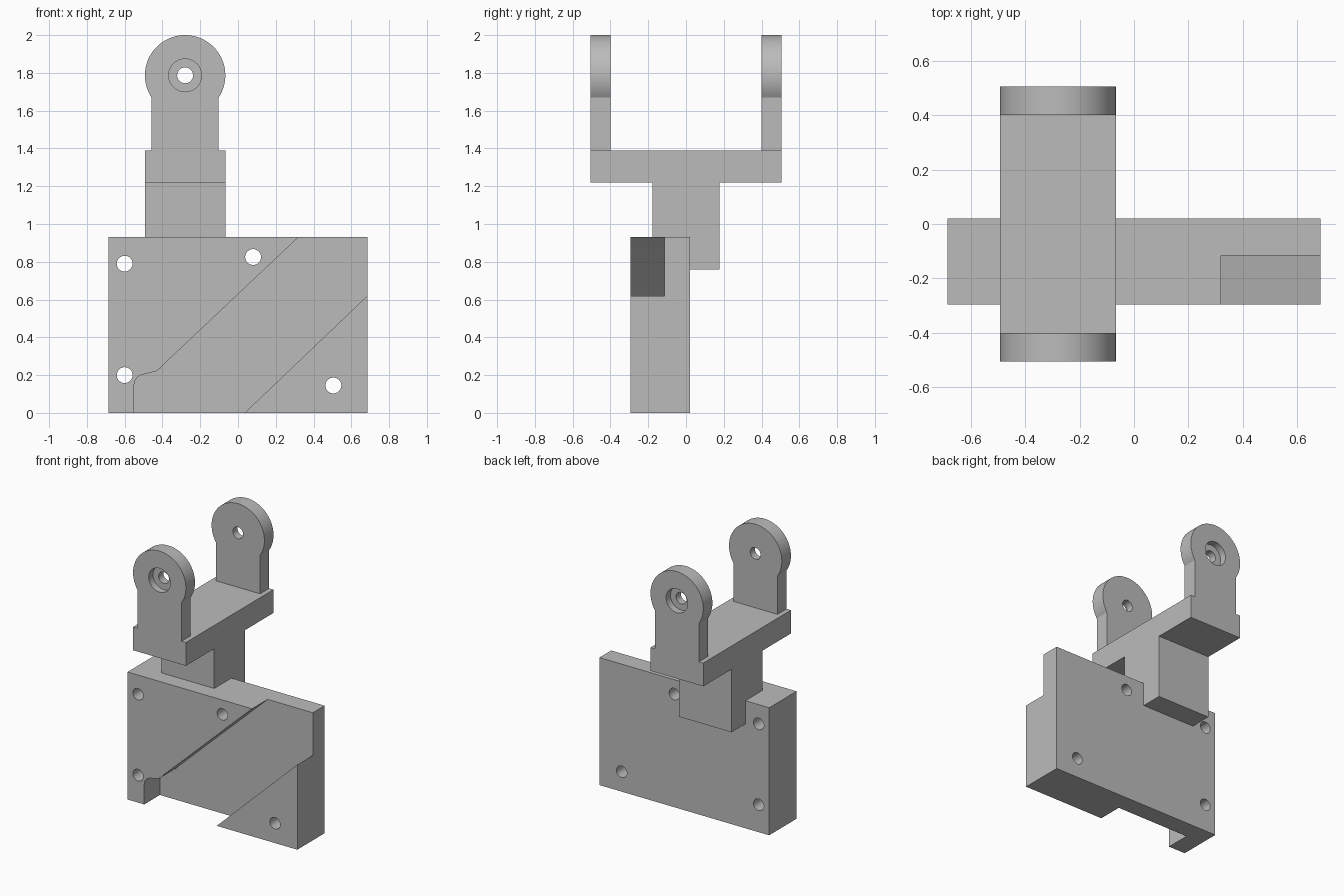
import bpy, bmesh, math
from mathutils import Vector

cube = bpy.data.objects.get("Cube")
if cube:
    bpy.data.objects.remove(cube, do_unlink=True)

grey = bpy.data.materials.new("plain grey")
grey.use_nodes = True
COLOUR = (0.5, 0.5, 0.5, 1)
grey.diffuse_color = COLOUR
grey.node_tree.nodes["Principled BSDF"].inputs["Base Color"].default_value = COLOUR


def prism(name, profile, y0, y1):
    """Extrude an (x, z) outline from y0 to y1."""
    bm = bmesh.new()
    face = bm.faces.new([bm.verts.new((x, y0, z)) for x, z in profile])
    ext = bmesh.ops.extrude_face_region(bm, geom=[face])
    verts = [v for v in ext["geom"] if isinstance(v, bmesh.types.BMVert)]
    bmesh.ops.translate(bm, verts=verts, vec=Vector((0, y1 - y0, 0)))
    bmesh.ops.recalc_face_normals(bm, faces=bm.faces)
    mesh = bpy.data.meshes.new(name)
    bm.to_mesh(mesh)
    bm.free()
    mesh.materials.append(grey)
    obj = bpy.data.objects.new(name, mesh)
    bpy.context.collection.objects.link(obj)
    return obj


def arc(cx, cz, r, start, end, steps):
    angles = [math.radians(start + (end - start) * i / steps) for i in range(steps + 1)]
    return [(cx + r * math.cos(a), cz + r * math.sin(a)) for a in angles]


def circle(cx, cz, r, steps=40):
    return arc(cx, cz, r, 0, 360, steps)[:-1]


def cut(obj, profile, y0, y1):
    """Subtract an extruded outline and discard the cutter."""
    cutter = prism("cutter", profile, y0, y1)
    cutter.hide_render = True
    mod = obj.modifiers.new("cut", "BOOLEAN")
    mod.operation = "DIFFERENCE"
    mod.solver = "EXACT"
    mod.object = cutter
    bpy.context.view_layer.objects.active = obj
    bpy.ops.object.modifier_apply(modifier=mod.name)
    bpy.data.objects.remove(cutter, do_unlink=True)


def smooth(obj):
    bpy.ops.object.select_all(action="DESELECT")
    obj.select_set(True)
    bpy.context.view_layer.objects.active = obj
    bpy.ops.object.shade_smooth_by_angle(angle=math.radians(25))


# Mounting block with a diagonal channel in its front
W, H = 0.685, 0.93
FRONT, FLOOR, BACK = -0.295, -0.115, 0.02
block = prism("mounting_block", [(-W, 0), (W, 0), (W, H), (-W, H)], FRONT, BACK)
slope = (H - 0.255) / (0.32 + 0.395)
channel = [(-0.55, -0.1), (0.035 - 0.1 / 0.954, -0.1), (W + 0.1, 0.62 + 0.0954),
           (W + 0.1, H + 0.1), (0.32 + 0.1 / slope, H + 0.1)]
channel += [(-0.395, 0.255), (-0.412, 0.235), (-0.435, 0.22)]
channel += arc(-0.49, 0.145, 0.06, 105, 180, 8)
cut(block, channel, FRONT - 0.1, FLOOR)

# Screw holes through the block
for x, z in [(-0.6, 0.79), (-0.6, 0.2), (0.08, 0.825), (0.505, 0.145)]:
    cut(block, circle(x, z, 0.042), FRONT - 0.1, BACK + 0.1)
smooth(block)

# Stem, stepped down behind the block, and the crossbar it carries
CX, HALF = -0.28, 0.213
BAR_LOW, BAR_TOP, REACH = 1.22, 1.39, 0.505


def slab(name, z0, z1, y0, y1):
    return prism(name, [(CX - HALF, z0), (CX + HALF, z0), (CX + HALF, z1), (CX - HALF, z1)], y0, y1)


slab("stem", H, BAR_LOW, -0.178, 0.178)
slab("stem_back_tab", 0.76, H, BACK, 0.178)
slab("crossbar", BAR_LOW, BAR_TOP, -REACH, REACH)

# Pair of round-headed ears, counterbored on their outer faces
EYE, NECK, INNER = 1.787, 0.178, 0.40
flare = math.degrees(math.acos(NECK / HALF))
ear_outline = [(CX - NECK, BAR_TOP), (CX + NECK, BAR_TOP)]
ear_outline += arc(CX, EYE, HALF, -flare, 180 + flare, 56)
for name, side in (("front_ear", -1), ("back_ear", 1)):
    ear = prism(name, ear_outline, side * INNER, side * REACH)
    cut(ear, circle(CX, EYE, 0.042), side * (INNER - 0.1), side * (REACH + 0.1))
    cut(ear, circle(CX, EYE, 0.087), side * (REACH - 0.05), side * (REACH + 0.1))
    smooth(ear)
